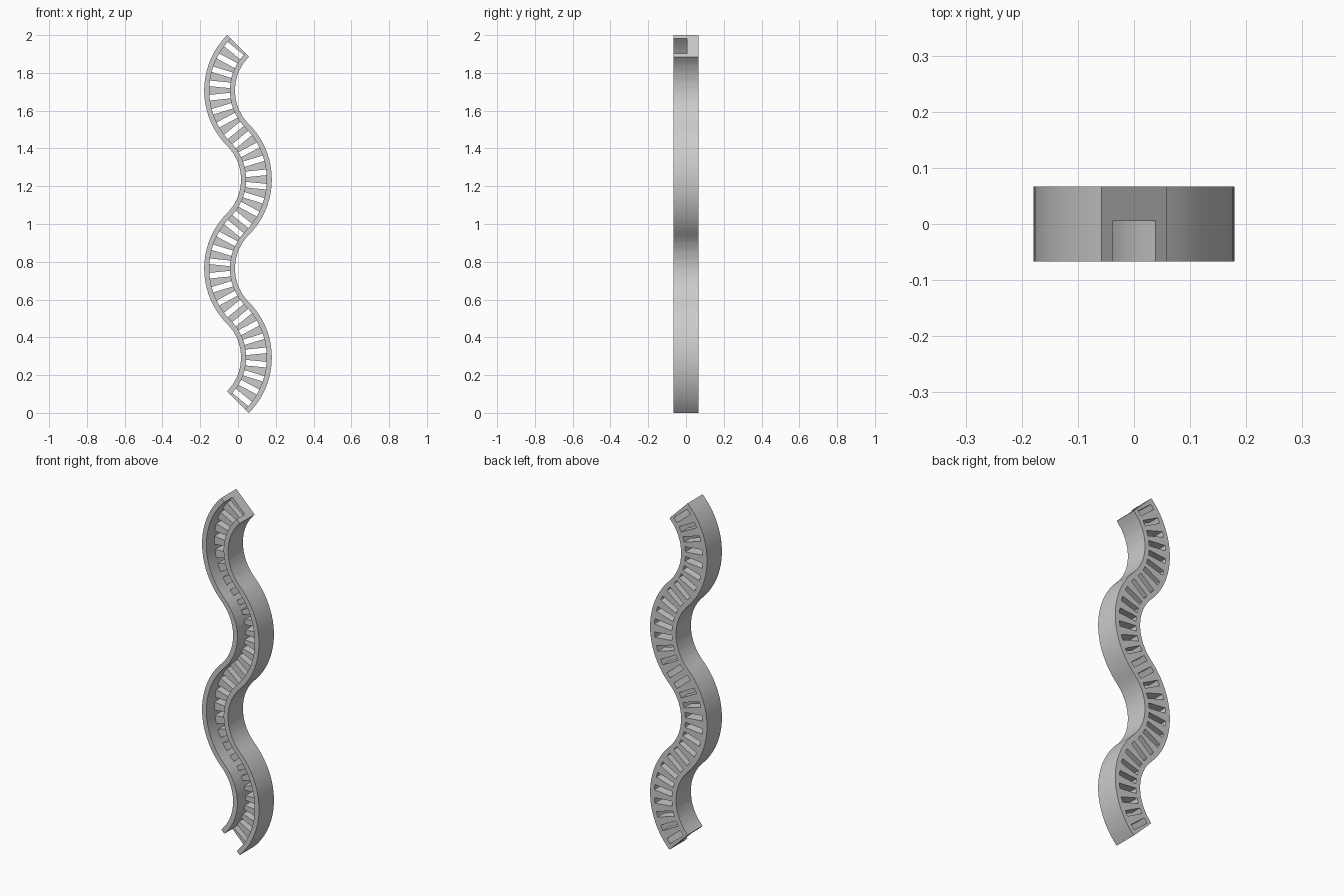
import bpy
import bmesh
import math

if "Cube" in bpy.data.objects:
    bpy.data.objects.remove(bpy.data.objects["Cube"])

R = 0.3332            # centreline radius of every bend
A, C = 0.0814, 0.0545  # half width of the track, half width of the channel
FRONT, FLOOR, BACK = -0.067, 0.005, 0.067
SLOTS = 8             # slots per bend
SLOT_HALF = 0.015
Q = math.pi / 4
BASE_Z = A * math.sin(Q)
PROFILE = [(-A, FRONT), (-C, FRONT), (-C, FLOOR), (-C, BACK), (-A, BACK),
           (A, BACK), (C, BACK), (C, FLOOR), (C, FRONT), (A, FRONT)]

bm = bmesh.new()


def ring(bend, angle, shift=0.0):
    """Cross-section of the track; shift moves it sideways for parallel slot edges."""
    side = 1 if bend % 2 == 0 else -1
    zc = BASE_Z + (bend + 0.5) * math.sqrt(2) * R
    verts = []
    for u, y in PROFILE:
        r = R + side * u
        a = angle + math.asin(shift / r)
        x = side * (r * math.cos(a) - R * math.cos(Q))
        verts.append(bm.verts.new((x, y, zc + r * math.sin(a))))
    return verts


def face(r, *ids):
    bm.faces.new([r[i] for i in ids])


def bridge(r0, r1, slot):
    # walls, then either the solid floor or the sides of a slot
    pairs = [(0, 1), (1, 2), (3, 4), (4, 0), (8, 9), (7, 8), (5, 6), (9, 5)]
    pairs += [(2, 3), (6, 7)] if slot else [(2, 7), (3, 6)]
    for i, j in pairs:
        bm.faces.new((r0[i], r0[j], r1[j], r1[i]))
    if slot:
        face(r0, 2, 3, 6, 7)
        face(r1, 2, 3, 6, 7)


def end_cap(r):
    face(r, 0, 1, 2, 3, 4)
    face(r, 2, 7, 6, 3)
    face(r, 8, 9, 5, 6, 7)


# Sweep the channel through four alternating quarter bends
step = 2 * Q / SLOTS
last = ring(0, -Q)
end_cap(last)
for bend in range(4):
    for s in range(SLOTS):
        mid = -Q + (s + 0.5) * step
        lower = ring(bend, mid, -SLOT_HALF)
        upper = ring(bend, mid, SLOT_HALF)
        rib = ring(bend, mid + step / 2)
        bridge(last, lower, False)
        bridge(lower, upper, True)
        bridge(upper, rib, False)
        last = rib
end_cap(last)
bmesh.ops.recalc_face_normals(bm, faces=bm.faces[:])

mesh = bpy.data.meshes.new("slotted_wavy_channel")
bm.to_mesh(mesh)
bm.free()
grey = bpy.data.materials.new("light grey")
grey.diffuse_color = (0.6, 0.6, 0.6, 1)
grey.use_nodes = True
grey.node_tree.nodes["Principled BSDF"].inputs["Base Color"].default_value = grey.diffuse_color
mesh.materials.append(grey)
obj = bpy.data.objects.new("slotted_wavy_channel", mesh)
bpy.context.collection.objects.link(obj)
bpy.context.view_layer.objects.active = obj
obj.select_set(True)
bpy.ops.object.shade_smooth_by_angle(angle=math.radians(30))
